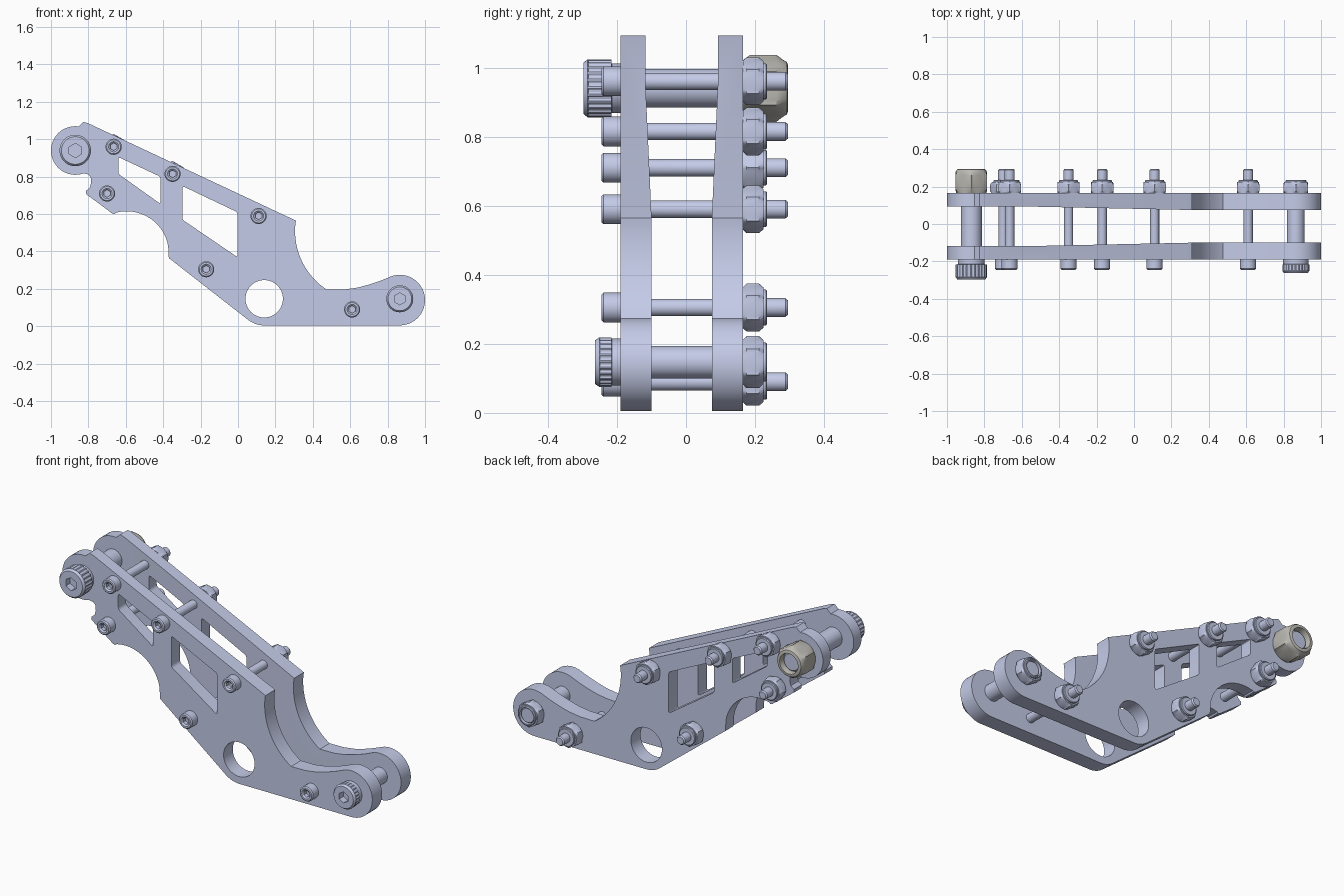
import bpy, bmesh
from math import radians, cos, sin, pi

cube = bpy.data.objects.get("Cube")
if cube:
    bpy.data.objects.remove(cube, do_unlink=True)


def material(name, rgb):
    m = bpy.data.materials.new(name)
    m.use_nodes = True
    m.diffuse_color = (*rgb, 1)
    m.node_tree.nodes["Principled BSDF"].inputs["Base Color"].default_value = (*rgb, 1)
    return m


STEEL = material("pale lavender steel", (0.59, 0.638, 0.855))
NUT_GREY = material("warm grey", (0.50, 0.49, 0.45))


def to_object(name, bm, mat):
    bmesh.ops.recalc_face_normals(bm, faces=bm.faces)
    mesh = bpy.data.meshes.new(name)
    bm.to_mesh(mesh)
    bm.free()
    mesh.materials.append(mat)
    ob = bpy.data.objects.new(name, mesh)
    bpy.context.collection.objects.link(ob)
    return ob


def activate(ob):
    bpy.ops.object.select_all(action='DESELECT')
    ob.select_set(True)
    bpy.context.view_layer.objects.active = ob


def smooth(ob):
    activate(ob)
    bpy.ops.object.shade_smooth_by_angle(angle=radians(28))


def prism(name, points, direction, corner=0):
    """Extrude a closed 3D polygon, optionally rounding its corners."""
    bm = bmesh.new()
    bm.faces.new([bm.verts.new(p) for p in points])
    if corner:
        bmesh.ops.bevel(bm, geom=bm.verts[:], offset=corner, segments=4,
                        profile=0.5, affect='VERTICES')
    ext = bmesh.ops.extrude_face_region(bm, geom=bm.faces[:])
    moved = [v for v in ext["geom"] if isinstance(v, bmesh.types.BMVert)]
    bmesh.ops.translate(bm, verts=moved, vec=direction)
    return to_object(name, bm, STEEL)


def arc(cx, cz, r, a, b, n=16):
    angles = [radians(a + (b - a) * i / n) for i in range(n + 1)]
    return [(cx + r * cos(t), cz + r * sin(t)) for t in angles]


def cut(target, points, mode, corner=0):
    """Boolean the target with a profile extruded through the depth."""
    tool = prism("cutter", [(x, -0.4, z) for x, z in points], (0, 0.8, 0), corner)
    mod = target.modifiers.new("cut", 'BOOLEAN')
    mod.operation, mod.solver, mod.object = mode, 'EXACT', tool
    activate(target)
    bpy.ops.object.modifier_apply(modifier=mod.name)
    bpy.data.objects.remove(tool, do_unlink=True)


# Side plate outline, counter-clockwise from the top bump
outline = [(-0.80, 1.085), (-0.826, 1.093), (-0.84, 1.08)]
outline += arc(-0.87, 0.94, 0.13, 82, 290, 28)
outline += [(-0.80, 0.812), (-0.788, 0.80), (-0.785, 0.77), (-0.792, 0.742),
            (-0.812, 0.725), (-0.812, 0.707), (-0.675, 0.605), (-0.66, 0.60)]
outline += arc(-0.595, 0.39, 0.225, 105, 10)
outline += [(-0.37, 0.365)]
outline += arc(0.14, 0.145, 0.14, 232, 270, 8)
outline += arc(0.865, 0.14, 0.135, 270, 472, 28)
outline += [(0.76, 0.243), (0.70, 0.223), (0.64, 0.207), (0.57, 0.197)]
outline += arc(0.68, 0.51, 0.375, 237, 175, 20)
outline += [(0.31, 0.565)]
windows = [
    [(-0.64, 0.905), (-0.64, 0.815), (-0.415, 0.655), (-0.415, 0.80)],
    [(-0.297, 0.75), (-0.297, 0.57), (-0.003, 0.37), (-0.003, 0.61)],
]

# Two plates, flat outside and thinning towards the high end inside
for name, outer, inward in (("front_plate", -0.19, 1), ("back_plate", 0.165, -1)):
    thin, thick = outer + 0.072 * inward, outer + 0.09 * inward
    section = [(-1.1, outer), (1.1, outer), (1.1, thick), (0.3, thick),
               (-0.55, thin), (-1.1, thin)]
    plate = prism(name, [(x, y, -0.1) for x, y in section], (0, 0, 1.4))
    cut(plate, outline, 'INTERSECT')
    for w in windows:
        cut(plate, w, 'DIFFERENCE', 0.012)
    cut(plate, arc(0.14, 0.147, 0.10, 0, 352.5, 47), 'DIFFERENCE')
    smooth(plate)


SIDES = 96


def radius(r, kind, i):
    """Ring radius at step i: r = round, h = hexagon, k = knurled."""
    if kind == 'h':
        dev = (i * 360 / SIDES + 30) % 60 - 30
        return r * cos(pi / 6) / cos(radians(dev))
    if kind == 'k':
        return r * (1 if i % 4 < 2 else 0.955)
    return r


def turned(name, centre, profile, mat=STEEL, hollow=False, spin=0):
    """Sweep (radius, y, kind) rings around an axis along y."""
    bm = bmesh.new()
    rings = []
    for r, y, kind in profile:
        ring = []
        for i in range(SIDES):
            t = 2 * pi * i / SIDES + spin
            q = radius(r, kind, i)
            ring.append(bm.verts.new((centre[0] + q * cos(t), y, centre[1] + q * sin(t))))
        rings.append(ring)
    pairs = list(zip(rings, rings[1:]))
    if hollow:
        pairs.append((rings[-1], rings[0]))
    else:
        bm.faces.new(rings[0])
        bm.faces.new(rings[-1])
    for a, b in pairs:
        for i in range(SIDES):
            j = (i + 1) % SIDES
            bm.faces.new((a[i], a[j], b[j], b[i]))
    smooth(to_object(name, bm, mat))


def nut(name, centre, r, bore, mat=STEEL, spin=0):
    turned(name, centre, [
        (bore, 0.165, 'r'), (r * 0.86, 0.165, 'r'), (r, 0.175, 'h'), (r, 0.212, 'h'),
        (r * 0.85, 0.224, 'r'), (r * 0.75, 0.224, 'r'), (r * 0.75, 0.231, 'r'),
        (r * 0.7, 0.235, 'r'), (bore, 0.235, 'r')], mat, True, spin)


# Six small socket bolts with lock nuts
spots = [(-0.665, 0.96), (-0.70, 0.71), (-0.35, 0.815),
         (0.11, 0.59), (-0.17, 0.305), (0.61, 0.09)]
for n, c in enumerate(spots, 1):
    turned(f"small_bolt_{n}", c, [
        (0.02, -0.215, 'h'), (0.02, -0.238, 'h'), (0.027, -0.245, 'r'),
        (0.037, -0.245, 'r'), (0.043, -0.239, 'r'), (0.043, -0.19, 'r'),
        (0.025, -0.19, 'r'), (0.025, 0.16, 'r'), (0.027, 0.17, 'r'),
        (0.027, 0.288, 'r'), (0.021, 0.295, 'r')])
    nut(f"small_nut_{n}", c, 0.069, 0.026, spin=pi / 6 if n == 2 else 0)


def pivot_bolt(name, c, head, front, shaft, end, socket, collar):
    turned(name, c, [
        (socket, front + 0.04, 'h'), (socket, front, 'h'), (head * 0.88, front, 'r'),
        (head, front + 0.012, 'r'), (head, front + 0.014, 'k'),
        (head, -0.216, 'k'), (collar, -0.215, 'r'), (collar, -0.19, 'r'),
        (shaft, -0.19, 'r'), (shaft, end - 0.01, 'r'), (shaft * 0.85, end, 'r')])


# Large pivot bolts at both ends
high, low = (-0.87, 0.94), (0.865, 0.147)
pivot_bolt("high_pivot_bolt", high, 0.084, -0.297, 0.056, 0.27, 0.038, 0.072)
pivot_bolt("low_pivot_bolt", low, 0.072, -0.263, 0.047, 0.225, 0.032, 0.068)
nut("low_pivot_nut", low, 0.075, 0.046)
turned("high_pivot_nut", high, [
    (0.055, 0.165, 'r'), (0.082, 0.165, 'r'), (0.097, 0.186, 'h'), (0.097, 0.262, 'h'),
    (0.083, 0.28, 'r'), (0.076, 0.292, 'r'), (0.068, 0.295, 'r'),
    (0.059, 0.295, 'r'), (0.055, 0.285, 'r')], NUT_GREY, True)
